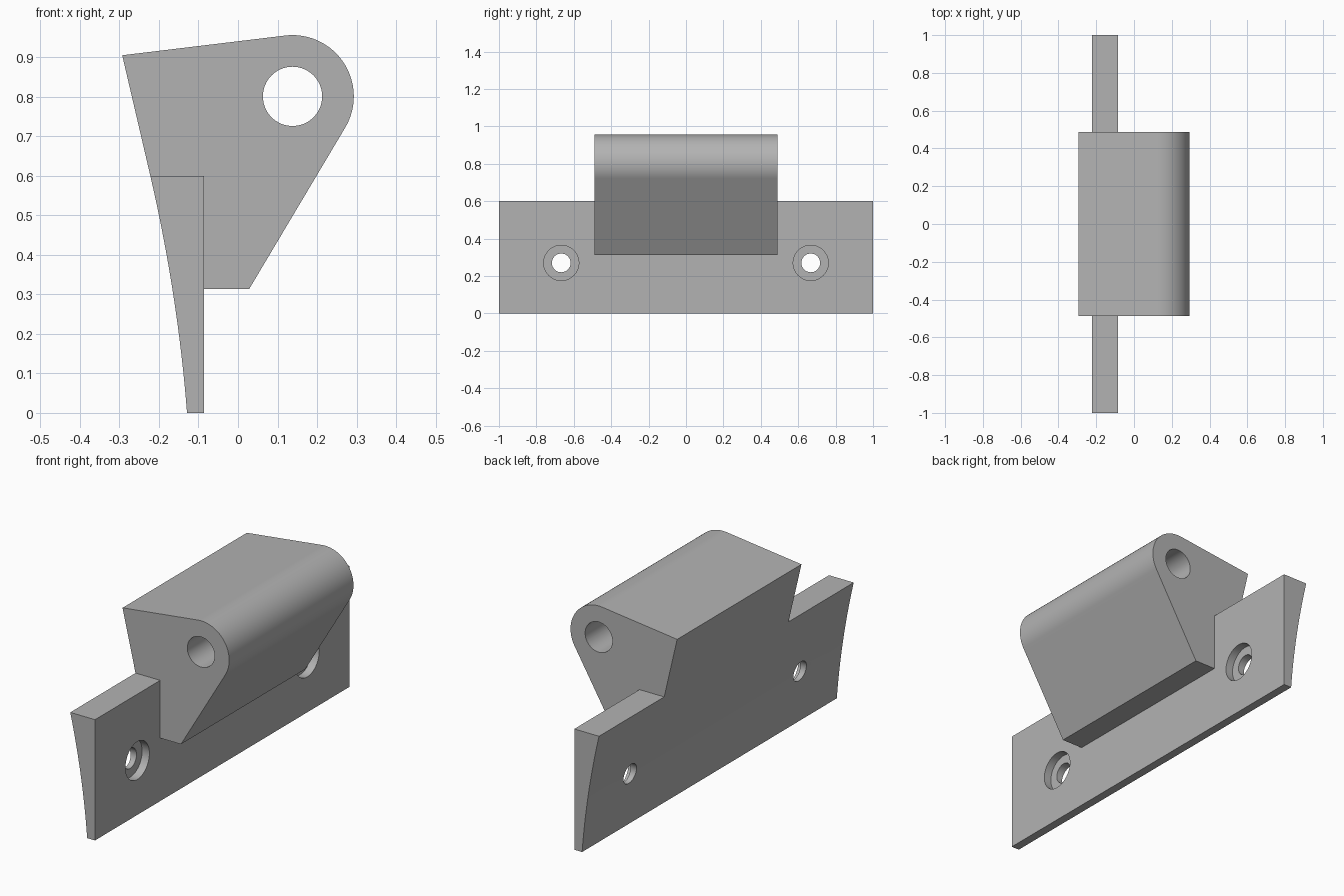
import bpy, bmesh, math
from mathutils import Vector, Matrix

cube = bpy.data.objects.get("Cube")
if cube:
    bpy.data.objects.remove(cube, do_unlink=True)

grey = bpy.data.materials.new("plain grey")
grey.use_nodes = True
colour = (0.45, 0.45, 0.45, 1)
grey.diffuse_color = colour
grey.node_tree.nodes["Principled BSDF"].inputs["Base Color"].default_value = colour

PLATE_TOP, PLATE_FRONT = 0.6, -0.086
AXLE, BOSS_R, BORE_R = Vector((0.138, 0.801)), 0.155, 0.075


def add_object(name, bm):
    bmesh.ops.recalc_face_normals(bm, faces=bm.faces)
    mesh = bpy.data.meshes.new(name)
    bm.to_mesh(mesh)
    bm.free()
    mesh.materials.append(grey)
    obj = bpy.data.objects.new(name, mesh)
    bpy.context.collection.objects.link(obj)
    return obj


def extrude_profile(name, points, half_length):
    """Sweep an x-z outline along y."""
    bm = bmesh.new()
    face = bm.faces.new([bm.verts.new((x, -half_length, z)) for x, z in points])
    result = bmesh.ops.extrude_face_region(bm, geom=[face])
    verts = [v for v in result["geom"] if isinstance(v, bmesh.types.BMVert)]
    bmesh.ops.translate(bm, verts=verts, vec=(0, 2 * half_length, 0))
    return add_object(name, bm)


def cylinder(name, radius, depth, centre, axis):
    bm = bmesh.new()
    turn = Vector((0, 0, 1)).rotation_difference(Vector(axis)).to_matrix().to_4x4()
    bmesh.ops.create_cone(bm, cap_ends=True, segments=64, radius1=radius, radius2=radius,
                          depth=depth, matrix=Matrix.Translation(centre) @ turn)
    obj = add_object(name, bm)
    obj.hide_render = True
    return obj


def combine(target, other, operation):
    mod = target.modifiers.new(operation, "BOOLEAN")
    mod.operation, mod.solver, mod.object = operation, "EXACT", other
    bpy.context.view_layer.objects.active = target
    bpy.ops.object.modifier_apply(modifier=mod.name)
    bpy.data.objects.remove(other, do_unlink=True)


def tangent_angle(point, side):
    """Angle on the boss where a line from point touches it."""
    d = Vector(point) - AXLE
    return math.atan2(d.y, d.x) + side * math.acos(BOSS_R / d.length)


# Mounting plate with a curved back
heights = [PLATE_TOP * i / 16 for i in range(17)]
back = [(-0.129 - 0.078 * z - 0.128 * z * z, z) for z in heights]
bracket = extrude_profile("hinge_bracket", [(PLATE_FRONT, PLATE_TOP), (PLATE_FRONT, 0)] + back, 1)

# Hinge block: slanted top, rounded boss, sloping underside
rear_corner, low_corner = (-0.293, 0.905), (0.028, 0.313)
start = tangent_angle(low_corner, 1) % math.tau - math.tau
end = tangent_angle(rear_corner, -1) % math.tau
boss = []
for i in range(41):
    a = start + (end - start) * i / 40
    boss.append((AXLE.x + BOSS_R * math.cos(a), AXLE.y + BOSS_R * math.sin(a)))
outline = [back[-1], (PLATE_FRONT, PLATE_TOP), (PLATE_FRONT, low_corner[1]), low_corner]
block = extrude_profile("hinge_block", outline + boss + [rear_corner], 0.488)
combine(bracket, block, "UNION")

# Pin bore along the block
combine(bracket, cylinder("pin_bore", BORE_R, 2, (AXLE.x, 0, AXLE.y), (0, 1, 0)), "DIFFERENCE")

# Counterbored screw holes at both ends
for side in (-1, 1):
    y = side * 0.667
    combine(bracket, cylinder("screw_hole", 0.05, 1, (-0.1, y, 0.27), (1, 0, 0)), "DIFFERENCE")
    combine(bracket, cylinder("screw_head", 0.094, 0.08, (PLATE_FRONT, y, 0.27), (1, 0, 0)), "DIFFERENCE")

bracket.select_set(True)
bpy.context.view_layer.objects.active = bracket
bpy.ops.object.shade_smooth_by_angle(angle=math.radians(25))
